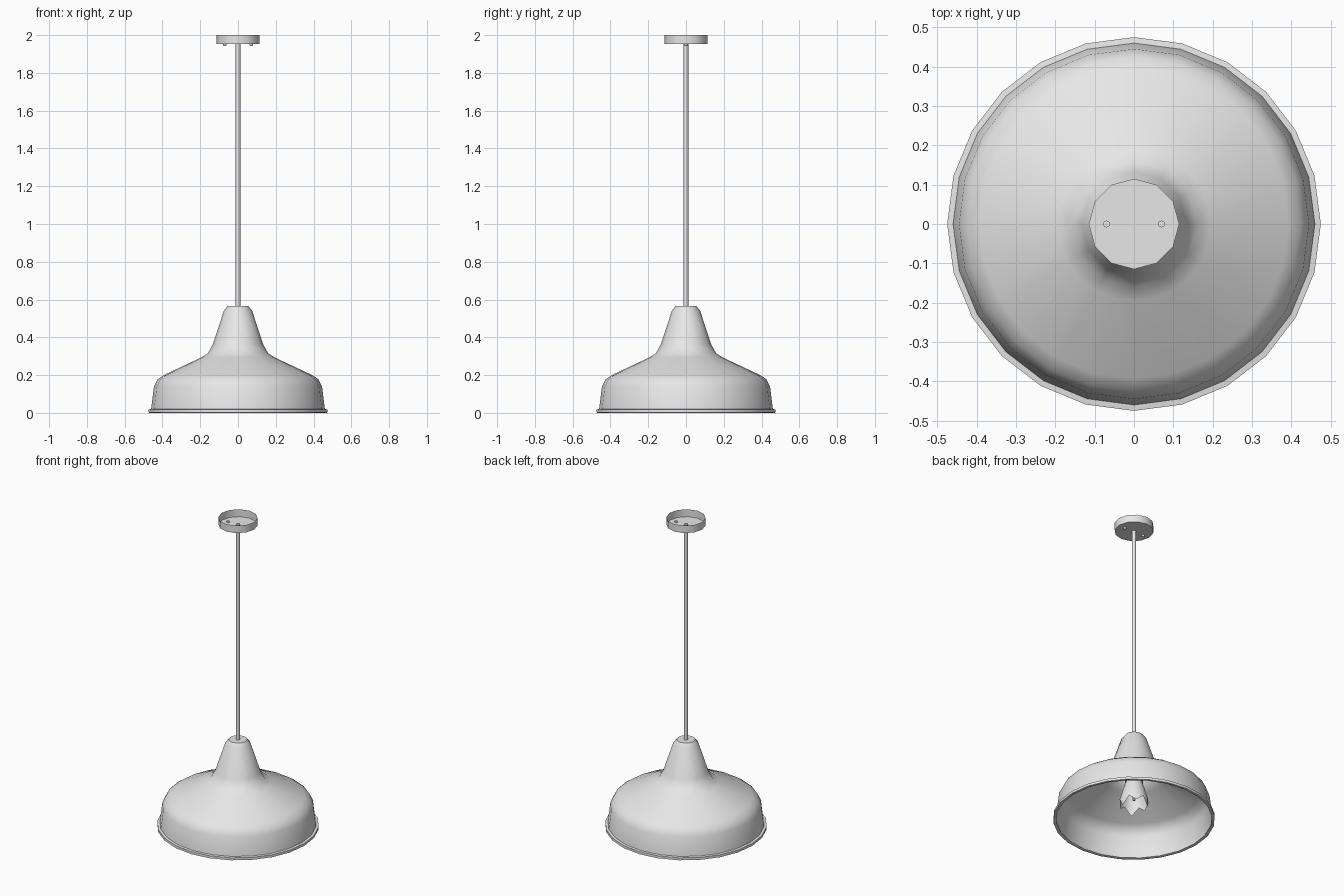
import bpy, bmesh, math
from mathutils import Vector

old = bpy.data.objects.get("Cube")
if old:
    bpy.data.objects.remove(old, do_unlink=True)

# One painted-metal colour for the whole lamp
grey = bpy.data.materials.new("light_grey")
grey.use_nodes = True
GREY = (0.8, 0.8, 0.8, 1)
grey.diffuse_color = GREY
grey.node_tree.nodes["Principled BSDF"].inputs["Base Color"].default_value = GREY


def finish(bm, name, angle=50):
    mesh = bpy.data.meshes.new(name)
    bm.to_mesh(mesh)
    bm.free()
    mesh.materials.append(grey)
    obj = bpy.data.objects.new(name, mesh)
    bpy.context.collection.objects.link(obj)
    bpy.ops.object.select_all(action='DESELECT')
    obj.select_set(True)
    bpy.context.view_layer.objects.active = obj
    bpy.ops.object.shade_smooth_by_angle(angle=math.radians(angle))
    return obj


def lathe(name, profile, sides, center=(0, 0), cap_start=False, cap_end=False, jag=None, angle=50):
    """Spin (radius, z) points listed top to bottom; the side count may double between rings."""
    bm = bmesh.new()
    counts = sides if isinstance(sides, list) else [sides] * len(profile)
    rings = []
    for k, ((r, z), n) in enumerate(zip(profile, counts)):
        ring = []
        for i in range(n):
            a = 2 * math.pi * i / n
            drop = jag[i % len(jag)] if jag and k == len(profile) - 1 else 0
            ring.append(bm.verts.new((center[0] + r * math.cos(a),
                                      center[1] + r * math.sin(a), z + drop)))
        rings.append(ring)
    for top, low in zip(rings, rings[1:]):
        n, m = len(top), len(low)
        for i in range(n):
            j = (i + 1) % n
            if n == m:
                bm.faces.new((top[i], low[i], low[j], top[j]))
            else:
                b0, b1, b2 = low[2 * i], low[2 * i + 1], low[(2 * i + 2) % m]
                bm.faces.new((top[i], b0, b1))
                bm.faces.new((top[i], b1, top[j]))
                bm.faces.new((top[j], b1, b2))
    if cap_start:
        bm.faces.new(rings[0])
    if cap_end:
        bm.faces.new(list(reversed(rings[-1])))
    return finish(bm, name, angle)


# Bell-shaped shade with its neck
shade = [(0.012, 0.565), (0.055, 0.565), (0.075, 0.54), (0.133, 0.363), (0.16, 0.315),
         (0.195, 0.293), (0.393, 0.2), (0.425, 0.178), (0.445, 0.14), (0.46, 0.02)]
lathe("shade", shade, [12] * 5 + [24] * 5)

# Flanged rim around the opening
lathe("shade_rim", [(0.46, 0.02), (0.475, 0.018), (0.475, 0.002), (0.468, 0),
                    (0.457, 0.004), (0.46, 0.02)], 24)

# Hanging rod
lathe("rod", [(0.0125, 1.955), (0.0125, 0.55)], 8)

# Ceiling canopy: a cup open at the top
lathe("canopy", [(0.115, 2.0), (0.115, 1.952)], 12, cap_end=True)

# Canopy screws, poking through the cup floor
for side, label in ((1, "left"), (-1, "right")):
    lathe("canopy_screw_" + label, [(0.009, 1.959), (0.009, 1.946), (0.005, 1.942)], 8,
          center=(side * 0.07, 0), cap_start=True, cap_end=True)

# Bulb holder, ragged glass and inner stem
lathe("bulb_socket", [(0.045, 0.45), (0.055, 0.43), (0.055, 0.25)], 12, cap_start=True, cap_end=True)
lathe("bulb_glass", [(0.05, 0.25), (0.065, 0.2), (0.085, 0.13), (0.085, 0.1)], 12,
      jag=[-0.03, 0.02, -0.01, 0.025])
lathe("bulb_stem", [(0.012, 0.25), (0.008, 0.13)], 6, cap_end=True)
